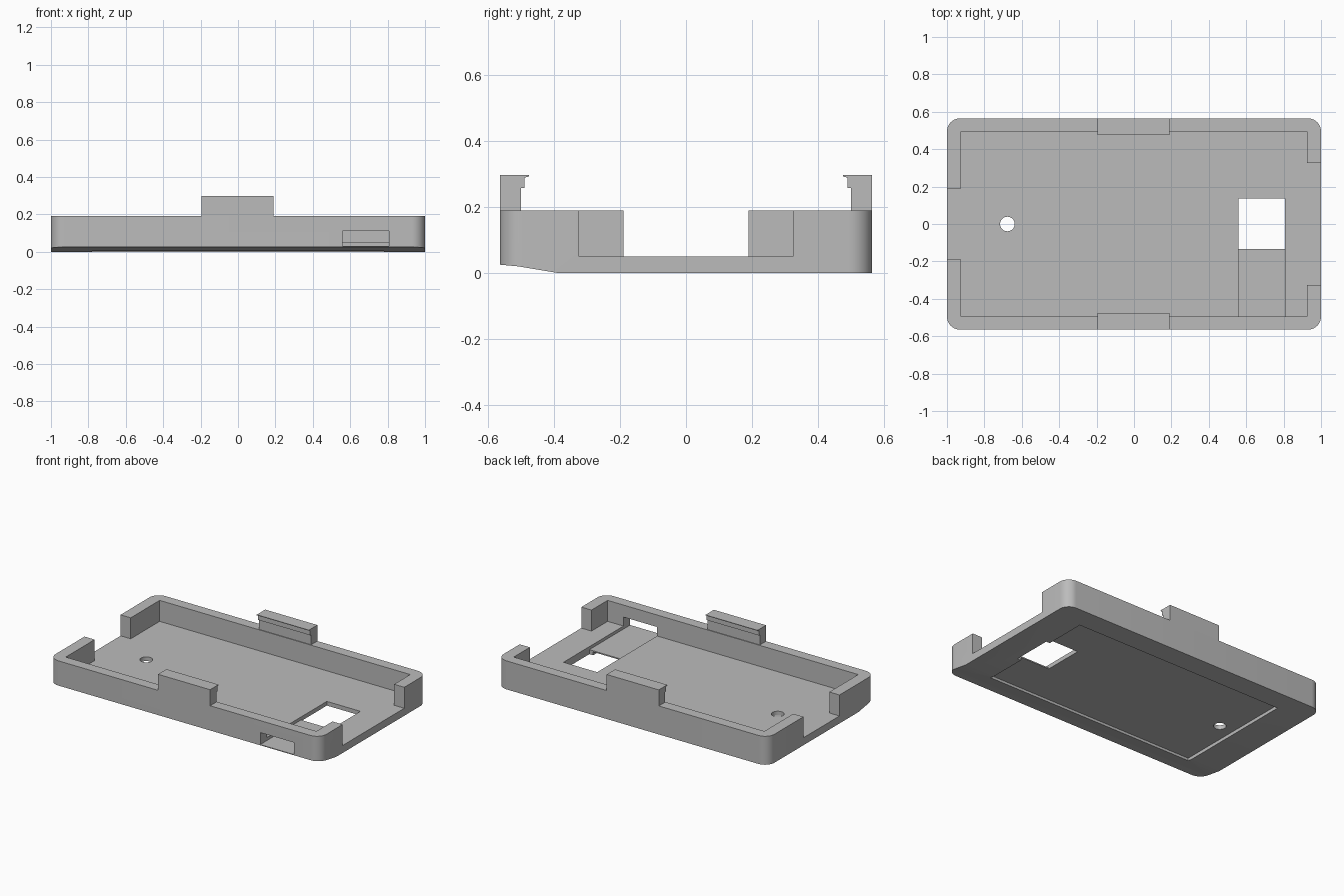
import bpy
import math
from mathutils import Vector

default = bpy.data.objects.get("Cube")
if default:
    bpy.data.objects.remove(default, do_unlink=True)

# One plain grey for the whole part
GREY = (0.5, 0.5, 0.5, 1.0)
grey = bpy.data.materials.new("matte_grey")
grey.use_nodes = True
grey.diffuse_color = GREY
grey.node_tree.nodes["Principled BSDF"].inputs["Base Color"].default_value = GREY


def prism(name, outline, axis, low, high):
    """Extrude a counter-clockwise outline: XY along z, or YZ along x."""
    def place(p, d):
        return Vector((p[0], p[1], d)) if axis == "z" else Vector((d, p[0], p[1]))
    n = len(outline)
    verts = [place(p, d) for d in (low, high) for p in outline]
    faces = [list(range(n))[::-1], list(range(n, 2 * n))]
    faces += [[i, (i + 1) % n, n + (i + 1) % n, n + i] for i in range(n)]
    mesh = bpy.data.meshes.new(name)
    mesh.from_pydata(verts, [], faces)
    mesh.materials.append(grey)
    obj = bpy.data.objects.new(name, mesh)
    bpy.context.collection.objects.link(obj)
    return obj


def rectangle(x, y):
    return [(-x, -y), (x, -y), (x, y), (-x, y)]


def rounded_rectangle(x, y, radius, steps=10):
    points = []
    for k, (sx, sy) in enumerate([(1, 1), (-1, 1), (-1, -1), (1, -1)]):
        for i in range(steps + 1):
            a = math.pi / 2 * (k + i / steps)
            points.append((sx * (x - radius) + radius * math.cos(a),
                           sy * (y - radius) + radius * math.sin(a)))
    return points


def activate(obj):
    bpy.ops.object.select_all(action="DESELECT")
    obj.select_set(True)
    bpy.context.view_layer.objects.active = obj


def cut(target, cutter):
    cutter.hide_render = True
    mod = target.modifiers.new("cut", "BOOLEAN")
    mod.operation = "DIFFERENCE"
    mod.solver = "EXACT"
    mod.object = cutter
    activate(target)
    bpy.ops.object.modifier_apply(modifier=mod.name)
    bpy.data.objects.remove(cutter, do_unlink=True)


# Tray body with rounded corners
tray = prism("tray", rounded_rectangle(1.0, 0.565, 0.07), "z", 0.0, 0.19)

# Cavity, open at both ends: wide gap on +x, narrow gap on -x
ix, iy, wide, narrow = 0.925, 0.495, 0.325, 0.19
cavity = [(ix, iy), (-ix, iy), (-ix, narrow), (-1.2, narrow),
          (-1.2, -narrow), (-ix, -narrow), (-ix, -iy), (ix, -iy),
          (ix, -wide), (1.2, -wide), (1.2, wide), (ix, wide)]
cut(tray, prism("cavity_cutter", cavity, "z", 0.05, 0.5))

# Sloped underside along the front edge
slope = [(-0.7, -0.1), (-0.39, -0.1), (-0.39, 0.0), (-0.51, 0.02),
         (-0.565, 0.025), (-0.7, 0.03)]
cut(tray, prism("slope_cutter", slope, "x", -1.2, 1.2))

# Shallow recess in the underside
cut(tray, prism("recess_cutter", rectangle(0.78, 0.42), "z", -0.1, 0.022))

# Port: slot in the front wall, sunken channel and window through the floor
port = [(-0.7, 0.03), (-0.135, 0.03), (-0.135, -0.1),
        (0.137, -0.1), (0.137, 0.11), (-0.7, 0.11)]
cut(tray, prism("port_cutter", port, "x", 0.56, 0.808))

# Small round hole in the floor
hole = [(-0.677 + 0.039 * math.cos(math.tau * i / 32),
         0.039 * math.sin(math.tau * i / 32)) for i in range(32)]
cut(tray, prism("hole_cutter", hole, "z", -0.1, 0.2))

activate(tray)
bpy.ops.object.shade_smooth_by_angle(angle=math.radians(30))

# Hooked clips on the long walls
clip = [(0.50, 0.19), (0.565, 0.19), (0.565, 0.297), (0.476, 0.297),
        (0.476, 0.293), (0.49, 0.289), (0.49, 0.257), (0.50, 0.257)]
prism("back_clip", clip, "x", -0.195, 0.19)
prism("front_clip", [(-y, z) for y, z in reversed(clip)], "x", -0.195, 0.19)
